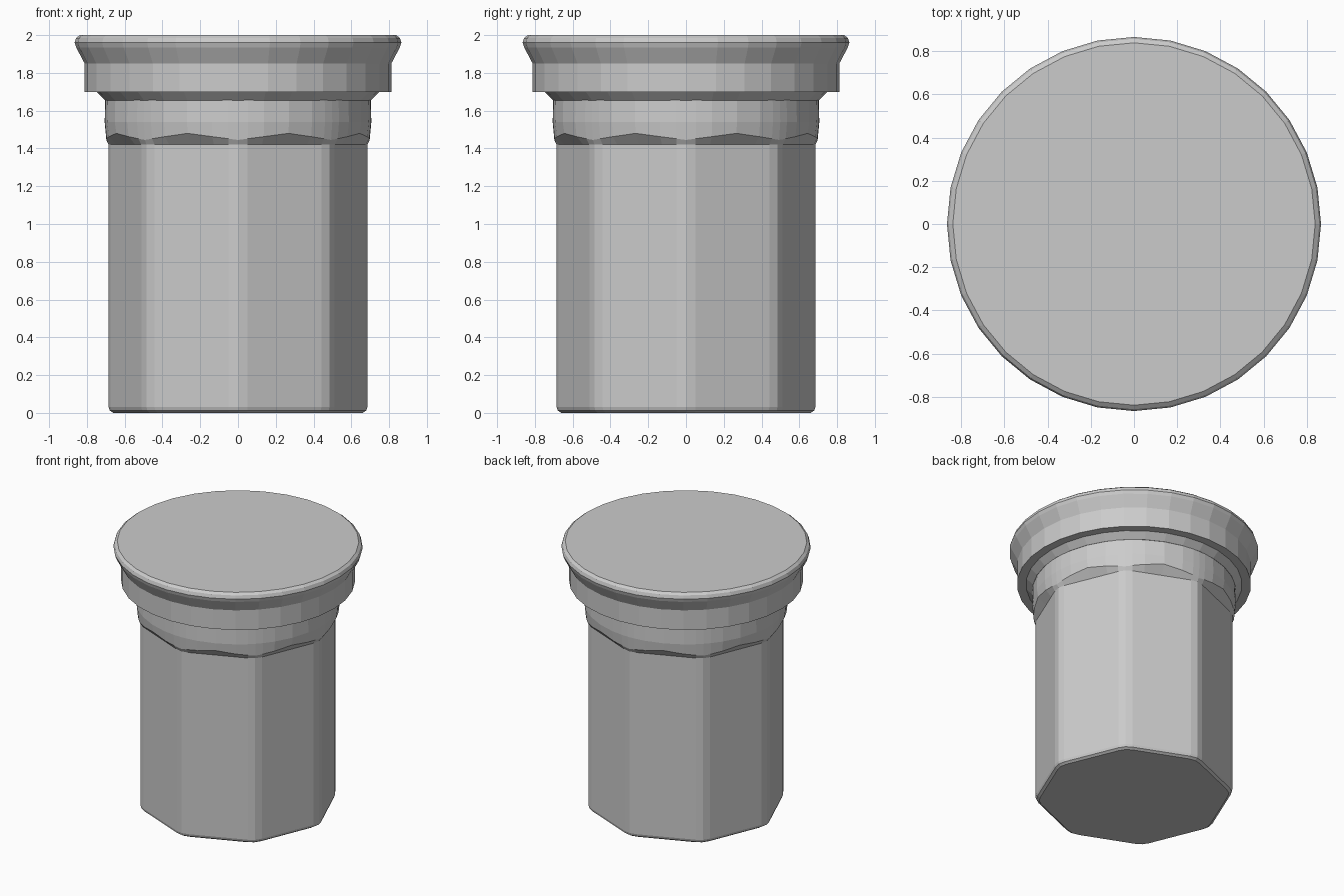
import bpy, bmesh
from math import sin, cos, pi, radians, atan2

if "Cube" in bpy.data.objects:
    bpy.data.objects.remove(bpy.data.objects["Cube"])

APEX, R_OCT = 0.685, 0.695
APOTHEM = R_OCT * cos(pi / 8)
BEV = atan2(0.05, R_OCT - 0.05 * 0.4142)


def octagon_radius(a):
    """Polar radius of an octagon with softened corners (corner at angle 0)."""
    d = abs((a + pi / 8) % (pi / 4) - pi / 8)
    if d < 1e-5:
        return APEX
    return APOTHEM / cos(pi / 8 - d)


def loft(name, angles, rings):
    """Closed solid from rings of (radius function or number, height function or number)."""
    bm = bmesh.new()
    val = lambda f, a: f(a) if callable(f) else f
    loops = [[bm.verts.new((val(r, a) * sin(a), -val(r, a) * cos(a), val(z, a)))
              for a in angles] for r, z in rings]
    n = len(angles)
    for lo, hi in zip(loops, loops[1:]):
        for i in range(n):
            j = (i + 1) % n
            bm.faces.new((lo[i], lo[j], hi[j], hi[i]))
    bm.faces.new(loops[0][::-1])
    bm.faces.new(loops[-1])
    bmesh.ops.recalc_face_normals(bm, faces=bm.faces)
    mesh = bpy.data.meshes.new(name)
    bm.to_mesh(mesh)
    bm.free()
    ob = bpy.data.objects.new(name, mesh)
    bpy.context.collection.objects.link(ob)
    return ob


shaft_angles = [k * pi / 4 + d for k in range(8) for d in (-BEV, 0, BEV)]
collar_angles = [k * pi / 4 + d for k in range(8)
                 for d in (-BEV, 0, BEV, pi / 16, pi / 8, 3 * pi / 16)]
round_angles = [i * pi / 16 for i in range(32)]

# Octagonal shaft with softened edges, plus transition into the round collar


def scallop_height(a):
    d = abs((a + pi / 8) % (pi / 4) - pi / 8)
    return 1.445 + 0.035 * d / (pi / 8)


loft("octagonal_shaft", shaft_angles, [
    (lambda a: octagon_radius(a) - 0.018, 0.005),
    (lambda a: octagon_radius(a) - 0.006, 0.012),
    (octagon_radius, 0.03),
    (octagon_radius, 1.42)])

loft("round_collar", collar_angles, [
    (octagon_radius, 1.42),
    (0.697, scallop_height),
    (0.706, 1.54),
    (0.703, 1.66)])

# Thin sole closing the foot
loft("foot_sole", shaft_angles, [
    (lambda a: octagon_radius(a) - 0.025, 0.0),
    (lambda a: octagon_radius(a) - 0.018, 0.005)])

# Round head: cone, stepped band, flared rim
loft("round_head", round_angles, [
    (0.705, 1.655), (0.75, 1.70), (0.812, 1.70), (0.812, 1.85),
    (0.857, 1.935), (0.865, 1.96), (0.857, 1.985), (0.838, 2.0)])
